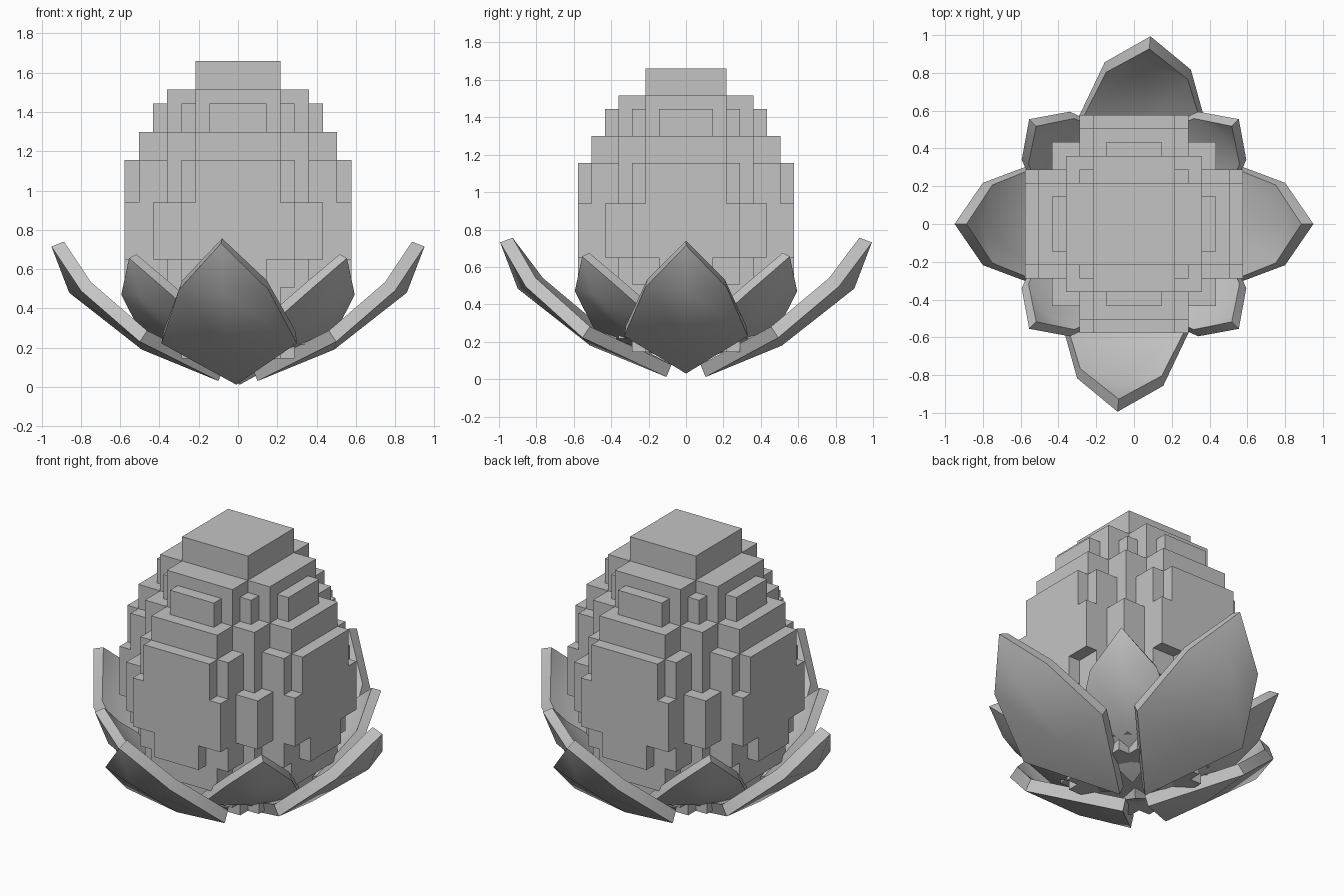
import bpy, bmesh, math
from mathutils import Matrix

if "Cube" in bpy.data.objects:
    bpy.data.objects.remove(bpy.data.objects["Cube"])

U = 1.66 / 23  # size of one block of the egg


def material(name, c):
    m = bpy.data.materials.new(name)
    m.diffuse_color = (c, c, c, 1)
    m.use_nodes = True
    m.node_tree.nodes["Principled BSDF"].inputs["Base Color"].default_value = m.diffuse_color
    return m


grey = material("light grey", 0.55)


def add_object(name, bm):
    me = bpy.data.meshes.new(name)
    bm.to_mesh(me)
    bm.free()
    me.materials.append(grey)
    ob = bpy.data.objects.new(name, me)
    bpy.context.collection.objects.link(ob)
    return ob


# Blocky egg: per height band, half-sizes of the crossed rectangles
BANDS = [
    (21, 23, [(3, 3)]),
    (20, 21, [(5, 3)]),
    (18, 20, [(6, 2), (5, 3), (4, 4)]),
    (16, 18, [(7, 3), (5, 5)]),
    (13, 16, [(8, 3), (7, 4), (5, 5)]),
    (9, 13, [(8, 4), (6, 6)]),
    (7, 9, [(8, 2), (7, 4), (5, 5)]),
    (5, 7, [(7, 3), (5, 5)]),
    (3, 5, [(6, 2), (5, 3), (4, 4)]),
    (2, 3, [(4, 3)]),
]
cells = set()
for z0, z1, rects in BANDS:
    for a, b in rects:
        for hx, hy in ((a, b), (b, a)):
            cells |= {(x, y, z) for x in range(-hx, hx)
                      for y in range(-hy, hy) for z in range(z0, z1)}

bm = bmesh.new()
verts = {}


def corner(p):
    if p not in verts:
        verts[p] = bm.verts.new([c * U for c in p])
    return verts[p]


# Only the outer faces of the block stack are made
for cell in cells:
    for axis in range(3):
        for side in (0, 1):
            n = list(cell)
            n[axis] += 2 * side - 1
            if tuple(n) in cells:
                continue
            i, j = (axis + 1) % 3, (axis + 2) % 3
            quad = []
            for di, dj in ((0, 0), (1, 0), (1, 1), (0, 1)):
                p = list(cell)
                p[axis] += side
                p[i] += di
                p[j] += dj
                quad.append(corner(tuple(p)))
            bm.faces.new(quad if side else quad[::-1])
bmesh.ops.dissolve_limit(bm, angle_limit=0.01, verts=bm.verts[:], edges=bm.edges[:])
add_object("blocky_egg", bm)


# Petals: outer skin pointing along +x, thickened inwards
def petal(name, angle, scale, lift):
    bm = bmesh.new()
    V = lambda *p: bm.verts.new(p)
    base, tip = V(0.1, 0, 0.03), V(0.95, 0, 0.715)
    l1, c1, r1 = V(0.5, 0.33, 0.23), V(0.49, 0, 0.19), V(0.5, -0.33, 0.23)
    l2, c2, r2 = V(0.8, 0.218, 0.49), V(0.86, 0, 0.48), V(0.8, -0.218, 0.49)
    for f in ((base, l1, c1), (base, c1, r1), (l1, l2, c2, c1),
              (c1, c2, r2, r1), (l2, tip, c2), (c2, tip, r2)):
        bm.faces.new(f)
    bm.transform(Matrix.Translation((0, 0, lift))
                 @ Matrix.Rotation(math.radians(angle), 4, 'Z')
                 @ Matrix.Scale(scale, 4))
    ob = add_object(name, bm)
    mod = ob.modifiers.new("thickness", 'SOLIDIFY')
    mod.thickness = 0.068 * scale
    mod.offset = -1
    bpy.ops.object.select_all(action='DESELECT')
    bpy.context.view_layer.objects.active = ob
    ob.select_set(True)
    bpy.ops.object.modifier_apply(modifier=mod.name)
    bpy.ops.object.shade_smooth_by_angle(angle=math.radians(50))


for k, side in enumerate(("right", "left")):
    petal("side_petal_" + side, 180 * k, 1.0, 0)
for k, side in enumerate(("back", "front")):
    petal("long_petal_" + side, 85 + 180 * k, 1.05, -0.02)
for k in range(4):
    petal("small_petal_%d" % (k + 1), 45 + 90 * k, 0.826, 0.065)
